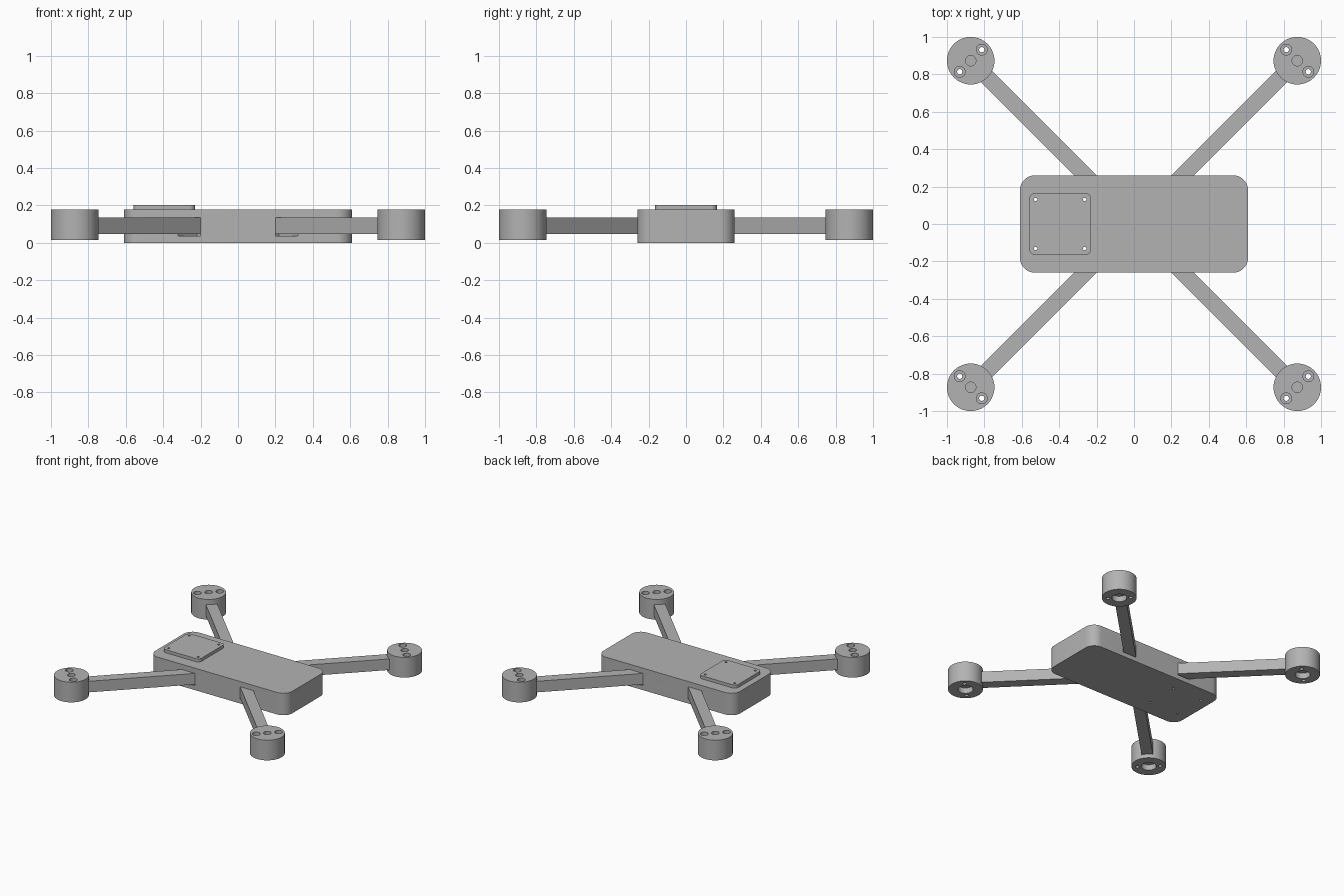
import bpy, bmesh, math
from mathutils import Matrix, Vector

cube = bpy.data.objects.get("Cube")
if cube:
    bpy.data.objects.remove(cube, do_unlink=True)

grey = bpy.data.materials.new("plain grey")
grey.use_nodes = True
colour = (0.45, 0.45, 0.45, 1)
grey.diffuse_color = colour
grey.node_tree.nodes["Principled BSDF"].inputs["Base Color"].default_value = colour


def prism(name, outline, z0, z1):
    """Extrude a closed outline between two heights."""
    bm = bmesh.new()
    face = bm.faces.new([bm.verts.new((x, y, z0)) for x, y in outline])
    top = bmesh.ops.extrude_face_region(bm, geom=[face])["geom"]
    bmesh.ops.translate(bm, vec=(0, 0, z1 - z0),
                        verts=[v for v in top if isinstance(v, bmesh.types.BMVert)])
    bmesh.ops.recalc_face_normals(bm, faces=bm.faces)
    mesh = bpy.data.meshes.new(name)
    bm.to_mesh(mesh)
    bm.free()
    mesh.materials.append(grey)
    ob = bpy.data.objects.new(name, mesh)
    bpy.context.collection.objects.link(ob)
    return ob


def circle(cx, cy, r, n=24):
    return [(cx + r * math.cos(i * math.tau / n), cy + r * math.sin(i * math.tau / n))
            for i in range(n)]


def rounded(cx, cy, hx, hy, r, n=10):
    pts = []
    for k, (sx, sy) in enumerate(((1, 1), (-1, 1), (-1, -1), (1, -1))):
        for i in range(n + 1):
            a = (k + i / n) * math.pi / 2
            pts.append((cx + sx * (hx - r) + r * math.cos(a),
                        cy + sy * (hy - r) + r * math.sin(a)))
    return pts


def bar(sx, sy, start, end, width):
    """Outline of a diagonal bar; start and end are x distances."""
    d = Vector((sx, sy))
    n = Vector((-sy, sx)).normalized() * width / 2
    return [tuple(p) for p in (d * start + n, d * start - n, d * end - n, d * end + n)]


def cut(ob, cutters):
    for c in cutters:
        mod = ob.modifiers.new("cut", "BOOLEAN")
        mod.operation = "DIFFERENCE"
        mod.solver = "EXACT"
        mod.object = c
        bpy.context.view_layer.objects.active = ob
        bpy.ops.object.modifier_apply(modifier=mod.name)
        bpy.data.objects.remove(c, do_unlink=True)


def smooth(ob):
    bpy.ops.object.select_all(action="DESELECT")
    ob.select_set(True)
    bpy.context.view_layer.objects.active = ob
    bpy.ops.object.shade_smooth_by_angle(angle=math.radians(30))


corners = [(1, 1), (-1, 1), (-1, -1), (1, -1)]
corner_names = ["back_left", "back_right", "front_right", "front_left"]

# Body and raised mounting plate, with screw holes through both
body = prism("body", rounded(0, 0, 0.61, 0.26, 0.08), 0, 0.177)
plate = prism("mounting_plate", rounded(-0.395, 0, 0.165, 0.165, 0.03), 0.177, 0.202)
for part in (body, plate):
    cut(part, [prism("hole_cutter", circle(-0.395 + 0.131 * sx, 0.131 * sy, 0.009, 16), -0.1, 0.3)
               for sx, sy in corners])

# Sockets in the body, slightly deeper than the arms
cut(body, [prism("socket_cutter", bar(sx, sy, 0.19, 0.5, 0.086), 0.036, 0.09)
           for sx, sy in corners])
smooth(body)
smooth(plate)

# Arms and motor pods
C = 0.873
for (sx, sy), label in zip(corners, corner_names):
    prism(label + "_arm", bar(sx, sy, 0.17, C - 0.08, 0.084), 0.046, 0.135)

    pod = prism(label + "_motor_pod", circle(sx * C, sy * C, 0.127, 64), 0.015, 0.177)
    cutters = [prism("shaft_cutter", circle(sx * C, sy * C, 0.028), 0.13, 0.3),
               prism("recess_cutter", circle(sx * C, sy * C, 0.055, 32), -0.1, 0.06)]
    for s in (-1, 1):
        hx, hy = sx * (C + 0.059 * s), sy * (C - 0.059 * s)
        cutters.append(prism("screw_cutter", circle(hx, hy, 0.014), -0.1, 0.3))
        cutters.append(prism("counterbore_cutter", circle(hx, hy, 0.029), 0.13, 0.3))
    cut(pod, cutters)
    smooth(pod)
